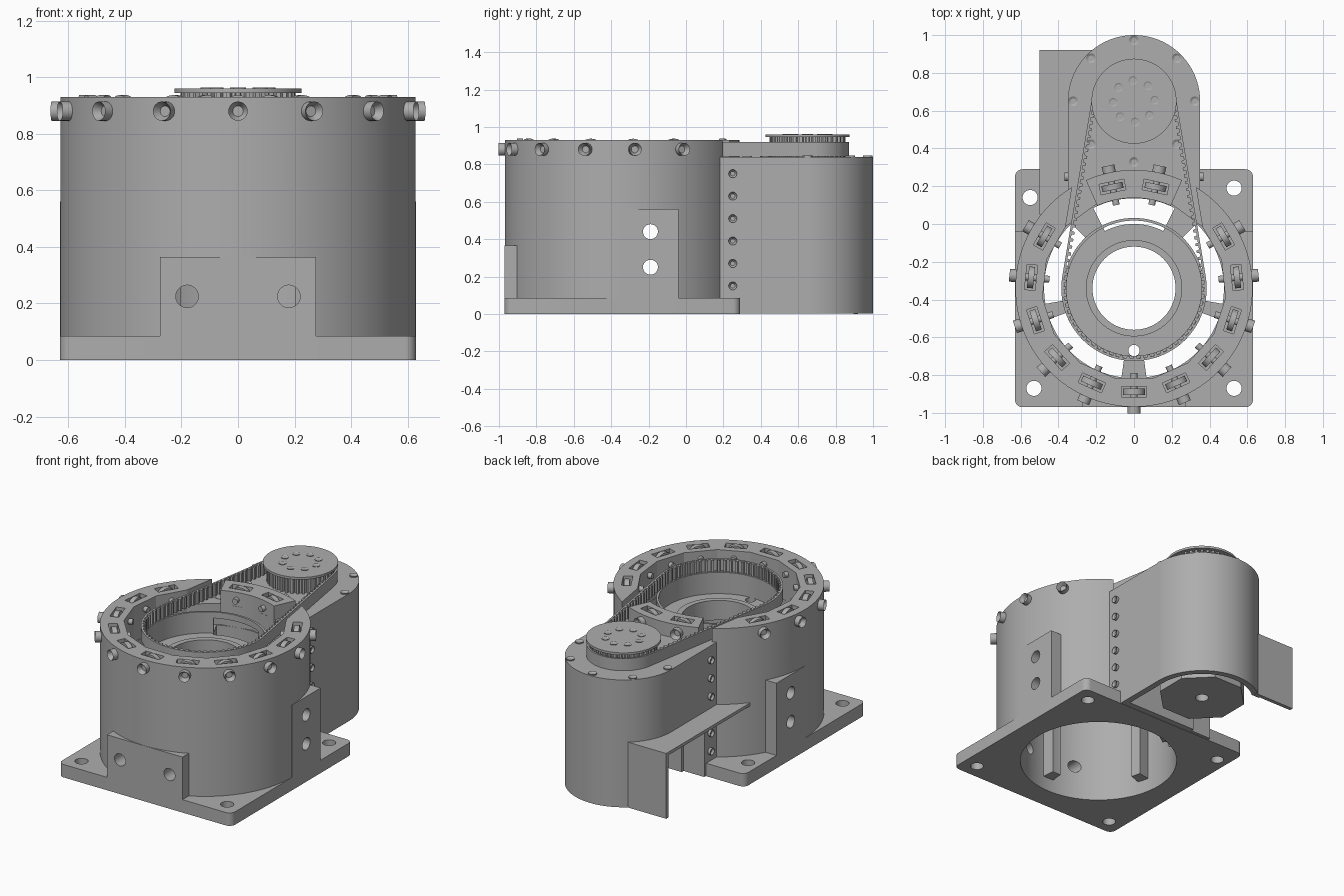
import bpy, bmesh, math
from mathutils import Vector, Matrix

if "Cube" in bpy.data.objects:
    bpy.data.objects.remove(bpy.data.objects["Cube"])

GREY = bpy.data.materials.new("machined grey")
GREY.use_nodes = True
colour = (0.42, 0.42, 0.42, 1)
GREY.diffuse_color = colour
GREY.node_tree.nodes["Principled BSDF"].inputs["Base Color"].default_value = colour

DRUM = Vector((0, -0.34))     # drum axis
TOWER = Vector((0, 0.65))     # motor axis
parts = []


def finish(name, bm):
    bmesh.ops.recalc_face_normals(bm, faces=bm.faces)
    mesh = bpy.data.meshes.new(name)
    bm.to_mesh(mesh)
    bm.free()
    mesh.materials.append(GREY)
    ob = bpy.data.objects.new(name, mesh)
    bpy.context.collection.objects.link(ob)
    parts.append(ob)
    return ob


def prism(name, pts, z0, z1):
    bm = bmesh.new()
    face = bm.faces.new([bm.verts.new((p[0], p[1], z0)) for p in pts])
    new = bmesh.ops.extrude_face_region(bm, geom=[face])["geom"]
    bmesh.ops.translate(bm, vec=(0, 0, z1 - z0),
                        verts=[v for v in new if isinstance(v, bmesh.types.BMVert)])
    return finish(name, bm)


def box(name, x0, x1, y0, y1, z0, z1):
    return prism(name, [(x0, y0), (x1, y0), (x1, y1), (x0, y1)], z0, z1)


def polar(c, r, deg):
    a = math.radians(deg)
    return Vector((c[0] + r * math.cos(a), c[1] + r * math.sin(a)))


def arc(c, r, a0, a1, n=48):
    return [polar(c, r, a0 + (a1 - a0) * i / n) for i in range(n + 1)]


def circle(c, r, n=96, turn=0):
    return [polar(c, r, turn + 360 * i / n) for i in range(n)]


def sector(r0, r1, a0, a1):
    return arc(DRUM, r1, a0, a1, 24) + arc(DRUM, r0, a1, a0, 24)


def belt_path(r_tower, r_drum):
    a = math.degrees(math.asin((r_drum - r_tower) / (TOWER - DRUM).length))
    return arc(TOWER, r_tower, a, 180 - a) + arc(DRUM, r_drum, 180 - a, 360 + a)


def rod(name, start, direction, r, length, socket=False, n=24):
    """Cylinder along a direction, with an optional sunk socket at its end."""
    bm = bmesh.new()
    bmesh.ops.create_cone(bm, cap_ends=True, segments=n, radius1=r, radius2=r, depth=length)
    bmesh.ops.translate(bm, vec=(0, 0, length / 2), verts=bm.verts)
    if socket:
        top = max(bm.faces, key=lambda f: f.calc_center_median().z)
        bmesh.ops.inset_region(bm, faces=[top], thickness=r * 0.45)
        bmesh.ops.translate(bm, vec=(0, 0, -length * 0.6), verts=top.verts)
    turn = Vector(direction).to_track_quat("Z", "Y").to_matrix().to_4x4()
    bm.transform(Matrix.Translation(start) @ turn)
    return finish(name, bm)


def cut(targets, cutter):
    for ob in targets:
        mod = ob.modifiers.new("cut", "BOOLEAN")
        mod.operation = "DIFFERENCE"
        mod.solver = "EXACT"
        mod.object = cutter
        bpy.context.view_layer.objects.active = ob
        bpy.ops.object.modifier_apply(modifier=mod.name)
    parts.remove(cutter)
    bpy.data.objects.remove(cutter)


# Base plate with rounded corners and mounting holes
corners = []
for sx, sy, a in ((1, 1, 0), (-1, 1, 90), (-1, -1, 180), (1, -1, 270)):
    corners += arc((sx * 0.59, DRUM.y + sy * 0.59), 0.04, a, a + 90, 8)
base = prism("base_plate", corners, 0, 0.085)
for x, y in ((0.53, -0.87), (-0.53, -0.87), (0.53, 0.19), (-0.55, 0.14)):
    cut([base], prism("cutter", circle((x, y), 0.04, 32), -0.1, 0.2))

# Drum, hollow below and above an inner floor
drum = prism("drum", circle(DRUM, 0.628, 128), 0.002, 0.93)
cut([base, drum], prism("cutter", circle(DRUM, 0.48), -0.1, 0.62))
cut([drum], prism("cutter", circle(DRUM, 0.487, 15, -78), 0.70, 1.1))
cut([drum], prism("cutter", belt_path(0.25, 0.41), 0.838, 1.1))
cut([drum], prism("cutter", circle(DRUM, 0.22), 0.5, 0.8))
cut([drum], prism("cutter", circle((0, -0.67), 0.03, 24), 0.5, 0.8))

# Cup wall under the belt and hub ring around the centre hole
cup = prism("inner_cup", circle(DRUM, 0.372), 0.69, 0.84)
cut([cup], prism("cutter", circle(DRUM, 0.358), 0.6, 0.9))
hub = prism("hub_ring", circle(DRUM, 0.255), 0.59, 0.72)
cut([hub], prism("cutter", circle(DRUM, 0.22), 0.5, 0.8))

# Kidney openings through the floor
for r0, a0, a1 in ((0.34, 63, 117), (0.37, -10, 46), (0.37, 134, 190),
                   (0.385, -82, -20), (0.385, 200, 262)):
    cut([drum, cup], prism("cutter", sector(r0, 0.476, a0, a1), 0.5, 0.8))

# Ribs inside the lower cavity
for a in (55, 125, -15, 195, -90):
    prism("cavity_rib", sector(0.40, 0.5, a - 4.5, a + 4.5), 0.09, 0.63)

# Front and side mounting blocks with cross holes
front = box("front_block", -0.275, 0.275, -0.97, -0.86, 0.001, 0.365)
sides = [box("side_block", min(s * 0.5, s * 0.63), max(s * 0.5, s * 0.63),
             -0.34, -0.04, 0.001, 0.56) for s in (-1, 1)]
for s in (-1, 1):
    cut([front, drum], rod("cutter", (s * 0.18, -1.1, 0.225), (0, 1, 0), 0.04, 0.4))
    for z in (0.25, 0.44):
        cut([sides[(s + 1) // 2], drum],
            rod("cutter", (s * 0.8, -0.19, z), (-s, 0, 0), 0.04, 0.4))

# Back bearing block between the two belt runs
back = prism("back_bearing_block", sector(0.478, 0.626, 66, 114), 0.77, 0.93)

# Rollers in slots, each on a radial screw
for i in range(15):
    a = -90 + 24 * i
    if i in (6, 9):
        continue
    d = polar((0, 0), 1, a)
    t = Vector((-d.y, d.x))
    c = DRUM + d * 0.548
    slot = [c + t * u * 0.067 + d * v * 0.028
            for u, v in ((-1, -1), (1, -1), (1, 1), (-1, 1))]
    cut([back if i in (7, 8) else drum], prism("cutter", slot, 0.82, 1.1))
    wheel = DRUM + d * 0.532
    rod("roller", (wheel.x, wheel.y, 0.88), (d.x, d.y, 0), 0.057, 0.032, n=32)
    for name, r, rad, length, sock in (("roller_screw", 0.615, 0.034, 0.048, True),
                                       ("roller_axle", 0.45, 0.018, 0.17, False)):
        p = DRUM + d * r
        rod(name, (p.x, p.y, 0.88), (d.x, d.y, 0), rad, length, sock)

# Motor tower, hollow from below and open on one side
tower = prism("motor_tower", arc(TOWER, 0.35, 0, 180, 64) + [(-0.35, 0.15), (0.35, 0.15)],
              0.002, 0.84)
cut([tower], prism("cutter", arc(TOWER, 0.31, 0, 180) + [(-0.31, 0.33), (0.31, 0.33)],
                   -0.1, 0.78))
cut([tower], box("cutter", -0.6, -0.2, 0.31, 0.885, -0.1, 0.42))
motor = prism("motor", circle(TOWER, 0.27, 8, 22.5), 0.01, 0.79)
cut([motor], prism("cutter", circle(TOWER, 0.04, 32), -0.1, 0.1))

# Cable cover beside the tower
prism("cover_roof", [(-0.5, 0.05), (-0.34, 0.05), (-0.34, 0.6), (-0.21, 0.92), (-0.5, 0.92)],
      0.41, 0.43)
box("cover_back_wall", -0.5, -0.21, 0.895, 0.92, 0, 0.43)

# Tower screws
for i in range(8):
    p = polar(TOWER, 0.322, 45 * i + 90)
    rod("tower_top_screw", (p.x, p.y, 0.835), (0, 0, 1), 0.026, 0.012, True)
for s in (-1, 1):
    for i in range(6):
        rod("tower_side_screw", (s * 0.345, 0.25, 0.15 + 0.12 * i), (s, 0, 0), 0.022, 0.022, True)

# Drive pulley with teeth, flange and screws
teeth = []
for i in range(36):
    for off, r in ((-3.5, 0.185), (-2, 0.203), (2, 0.203), (3.5, 0.185)):
        teeth.append(polar(TOWER, r, 10 * i + off))
prism("pulley_teeth", teeth, 0.835, 0.946)
prism("pulley_flange", circle(TOWER, 0.225), 0.945, 0.96)
for i in range(8):
    p = polar(TOWER, 0.11, 45 * i + 93)
    rod("pulley_screw", (p.x, p.y, 0.955), (0, 0, 1), 0.023, 0.008, True)

# Toothed belt around pulley and drum
outer, inner = belt_path(0.222, 0.385), belt_path(0.21, 0.373)
belt = prism("belt", outer, 0.841, 0.92)
cut([belt], prism("cutter", inner, 0.7, 1.0))
pitch, left = 0.037, 0.0
for a, b in zip(inner, inner[1:] + inner[:1]):
    run = b - a
    d = run.normalized()
    n = Vector((-d.y, d.x))
    while left < run.length:
        p = a + d * left
        left += pitch
        if (p - TOWER).length > 0.23:
            prism("belt_tooth", [p - d * 0.01 - n * 0.004, p + d * 0.01 - n * 0.004,
                                 p + d * 0.007 + n * 0.014, p - d * 0.007 + n * 0.014],
                  0.842, 0.919)
    left -= run.length

# Smooth curved faces, keep edges sharp
bpy.ops.object.select_all(action="DESELECT")
for ob in parts:
    ob.select_set(True)
bpy.context.view_layer.objects.active = drum
bpy.ops.object.shade_smooth_by_angle(angle=math.radians(20))
